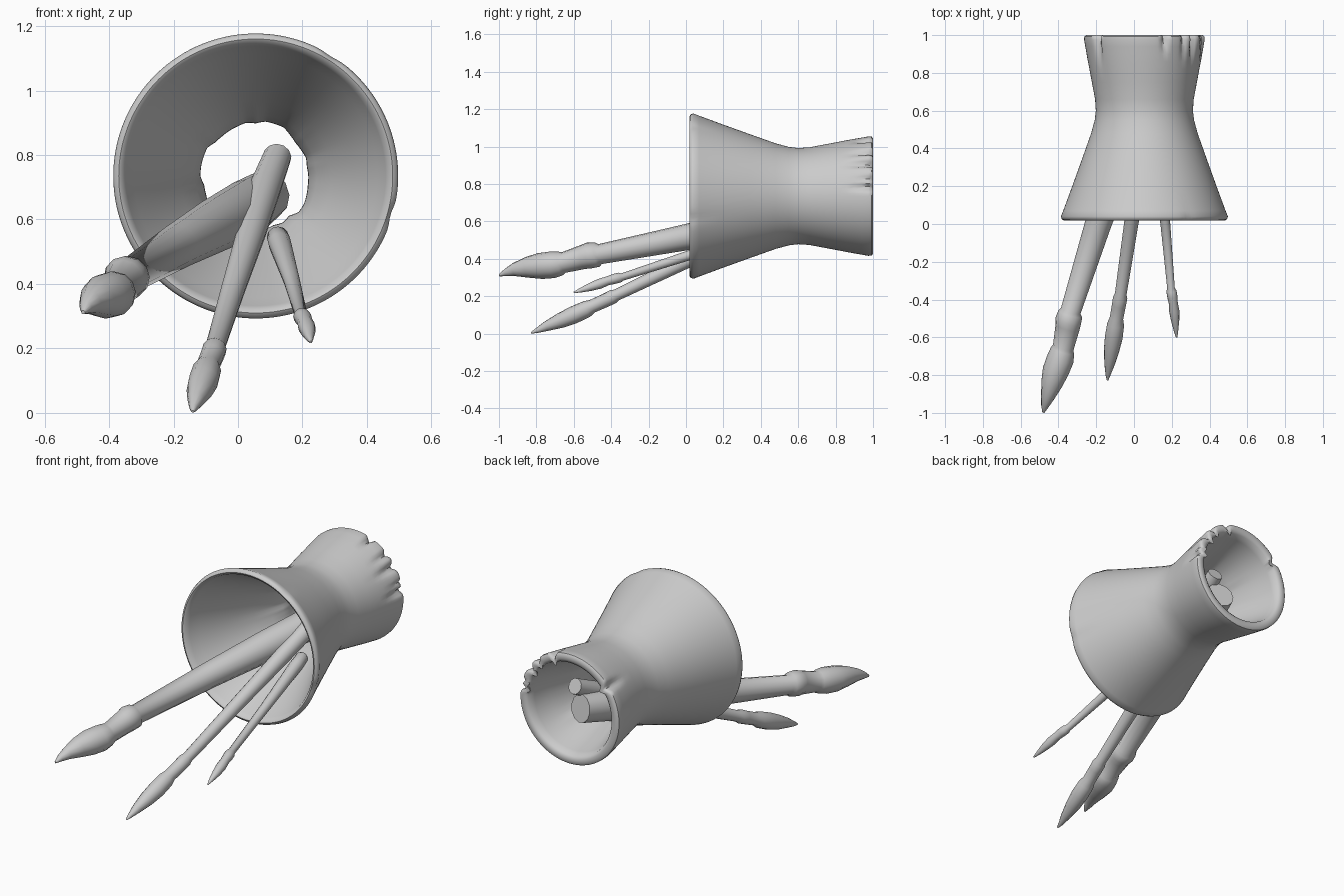
import bpy, bmesh, math, random
from mathutils import Vector

random.seed(4)


def finish(bm, name, angle):
    bmesh.ops.recalc_face_normals(bm, faces=bm.faces)
    me = bpy.data.meshes.new(name)
    bm.to_mesh(me)
    bm.free()
    for p in me.polygons:
        p.use_smooth = True
    me.set_sharp_from_angle(angle=math.radians(angle))
    ob = bpy.data.objects.new(name, me)
    bpy.context.collection.objects.link(ob)
    return ob


def bridge(bm, a, b):
    n = len(a)
    for i in range(n):
        bm.faces.new((a[i], a[(i + 1) % n], b[(i + 1) % n], b[i]))


def brush(name, path, sides=12):
    """Tube through (x, y, z, radius) stations, capped at both ends."""
    pts = [Vector(p[:3]) for p in path]
    axis = (pts[-1] - pts[0]).normalized()
    u = axis.cross(Vector((0, 0, 1))).normalized()
    v = axis.cross(u)
    bm = bmesh.new()
    rings = []
    for c, p in zip(pts, path):
        rings.append([bm.verts.new(c + p[3] * (u * math.cos(t) + v * math.sin(t)))
                      for t in (2 * math.pi * i / sides for i in range(sides))])
    for a, b in zip(rings, rings[1:]):
        bridge(bm, a, b)
    bm.faces.new(rings[0])
    bm.faces.new(rings[-1])
    return finish(bm, name, 45)


# Flared holder: closed wall profile (y, radius), outside then back through the bore
CX, CZ, SEG = 0.055, 0.735, 144
outer = [(0.025, 0.437), (0.04, 0.442), (0.07, 0.43), (0.2, 0.382), (0.35, 0.328),
         (0.48, 0.282), (0.55, 0.263), (0.6, 0.257), (0.66, 0.261), (0.75, 0.278),
         (0.82, 0.291), (0.86, 0.299), (0.9, 0.306), (0.94, 0.313), (0.975, 0.319), (0.993, 0.318)]
inner = [(1.0, 0.308), (1.0, 0.285), (0.99, 0.268), (0.95, 0.257), (0.85, 0.232),
         (0.72, 0.19), (0.62, 0.167), (0.57, 0.168), (0.5, 0.19), (0.4, 0.235),
         (0.25, 0.305), (0.1, 0.378), (0.05, 0.403), (0.025, 0.413), (0.018, 0.425)]
profile = outer + inner
# Notches: (angle, width, depth, length)
back_notches = [(9, 3, .035, .14), (17, 2.5, .02, .11), (34, 3.5, .04, .16),
                (48, 3, .03, .13), (70, 3, .04, .1), (142, 4, .035, .17)]
front_notches = [(58, 4, .012, .06), (-16, 4, .014, .08)]
ripple = [random.uniform(-1, 1) for _ in range(36)]


def wall_radius(k, y, r, deg):
    def dip(a, w):
        d = (deg - a + 180) % 360 - 180
        return math.exp(-(d / w) ** 2)
    if k < len(outer) + 2:
        for a, w, depth, length in back_notches:
            r -= depth * dip(a, w) * max(0, 1 - (1 - y) / length)
    for a, w, depth, length in front_notches:
        if k < len(outer):
            r -= depth * dip(a, w) * max(0, 1 - y / length)
    if k >= len(outer):  # uneven bore around the waist
        f = (deg % 360) / 10
        i = int(f)
        n = ripple[i % 36] * (1 - f + i) + ripple[(i + 1) % 36] * (f - i)
        r += 0.008 * n * math.exp(-((y - 0.6) / 0.1) ** 2)
    return r


bm = bmesh.new()
rings = []
for k, (y, r) in enumerate(profile):
    ring = []
    for i in range(SEG):
        t = 2 * math.pi * i / SEG
        q = wall_radius(k, y, r, math.degrees(t))
        ring.append(bm.verts.new((CX + q * math.cos(t), y, CZ + q * math.sin(t))))
    rings.append(ring)
for k in range(len(rings)):
    bridge(bm, rings[k], rings[(k + 1) % len(rings)])
finish(bm, "flared_holder", 50)

# Large brush: handle, ferrule, curved bristle tip
brush("large_brush", [
    (.085, .85, .675, .078), (.03, .65, .638, .088), (-.07, .35, .582, .084),
    (-.19, 0, .515, .07), (-.335, -.46, .425, .054), (-.337, -.475, .422, .066),
    (-.35, -.52, .417, .070), (-.353, -.55, .41, .065), (-.375, -.655, .38, .056),
    (-.378, -.67, .375, .064), (-.39, -.715, .368, .072), (-.415, -.78, .361, .070),
    (-.437, -.85, .354, .056), (-.458, -.92, .342, .035), (-.472, -.965, .327, .020),
    (-.48, -.998, .312, .006)])

# Medium brush
brush("medium_brush", [
    (.122, .85, .795, .044), (.085, .65, .70, .05), (.04, .35, .556, .046),
    (-.015, 0, .385, .038), (-.07, -.37, .207, .031), (-.073, -.39, .198, .038),
    (-.08, -.43, .178, .037), (-.093, -.50, .147, .036), (-.097, -.53, .132, .045),
    (-.107, -.6, .1, .047), (-.119, -.67, .07, .041), (-.13, -.745, .04, .027),
    (-.138, -.80, .015, .013), (-.14, -.828, .004, .004)])

# Small brush
brush("small_brush", [
    (.121, .43, .550, .024), (.123, .415, .546, .034), (.13, .35, .525, .036),
    (.166, 0, .413, .026), (.196, -.34, .303, .02), (.198, -.355, .3, .027),
    (.203, -.385, .292, .027), (.208, -.42, .282, .024), (.213, -.46, .267, .027),
    (.218, -.51, .25, .022), (.222, -.56, .233, .013), (.226, -.6, .22, .004)])
